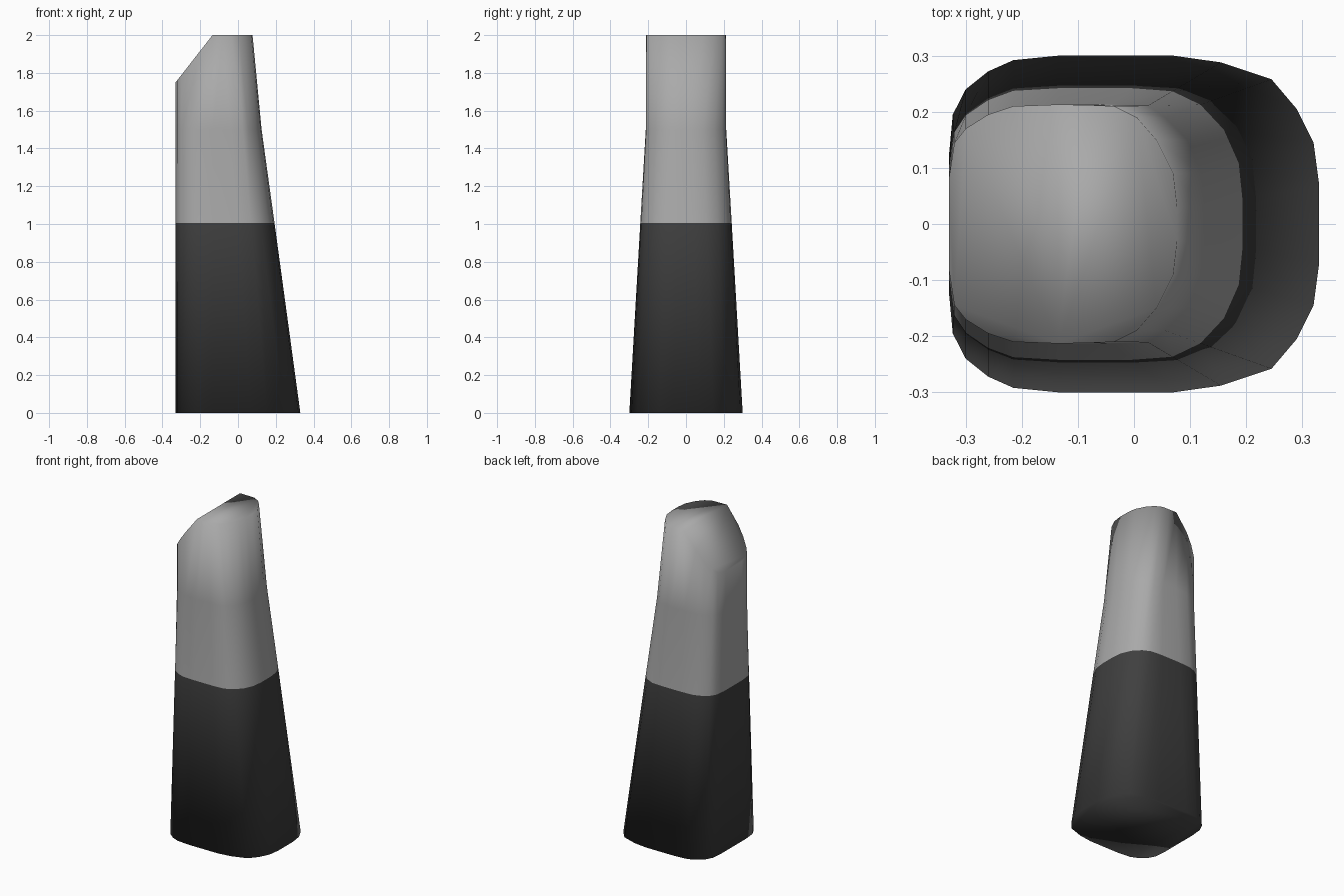
import bpy, bmesh

if "Cube" in bpy.data.objects:
    bpy.data.objects.remove(bpy.data.objects["Cube"])

def material(name, v):
    m = bpy.data.materials.new(name)
    m.diffuse_color = (v, v, v, 1)
    m.use_nodes = True
    m.node_tree.nodes["Principled BSDF"].inputs["Base Color"].default_value = m.diffuse_color
    return m

# Half outlines (+y side), ordered from the right (+x) to the left (-x)
base = [(.33, .07), (.32, .145), (.29, .205), (.245, .258), (.155, .288), (.07, .30),
        (-.135, .30), (-.215, .292), (-.26, .272), (-.30, .24), (-.323, .195), (-.33, .12)]
mid = [(.125, .03), (.12, .09), (.095, .15), (.055, .19), (.025, .211), (-.04, .213),
       (-.135, .213), (-.215, .21), (-.26, .195), (-.30, .17), (-.32, .145), (-.33, .08)]
top = [(.077, .03), (.07, .09), (.04, .15), (.005, .19), (-.035, .21), (-.08, .212)] + mid[6:]
band = [(a[0] + (b[0] - a[0]) * 2 / 3, a[1] + (b[1] - a[1]) * 2 / 3)
        for a, b in zip(base, mid)]

bm = bmesh.new()

def ring(half, z):
    pts = half + [(x, -y) for x, y in reversed(half)]
    return [bm.verts.new((x, y, z(x))) for x, y in pts]

# Slanted shoulder on the left, flat top on the right
rings = [ring(base, lambda x: 0), ring(band, lambda x: 1.005), ring(mid, lambda x: 1.5),
         ring(top, lambda x: min(2, 1.75 + (x + .33) * .25 / .195))]
n = len(base) * 2
for lo, hi in zip(rings, rings[1:]):
    for i in range(n):
        j = (i + 1) % n
        bm.faces.new((lo[i], lo[j], hi[j], hi[i]))

# Underside, flat top and slanted cut
bm.faces.new(rings[0][::-1])
t = rings[-1]
bm.faces.new(t[:7] + t[17:])
bm.faces.new(t[6:18])
bmesh.ops.recalc_face_normals(bm, faces=bm.faces)

# Dark lower half, light upper half
for f in bm.faces:
    f.smooth = True
    f.material_index = 0 if f.calc_center_median().z < 1 else 1

me = bpy.data.meshes.new("tapered_post")
bm.to_mesh(me)
bm.free()
me.materials.append(material("dark grey", .05))
me.materials.append(material("light grey", .40))
bpy.context.collection.objects.link(bpy.data.objects.new("tapered_post", me))
